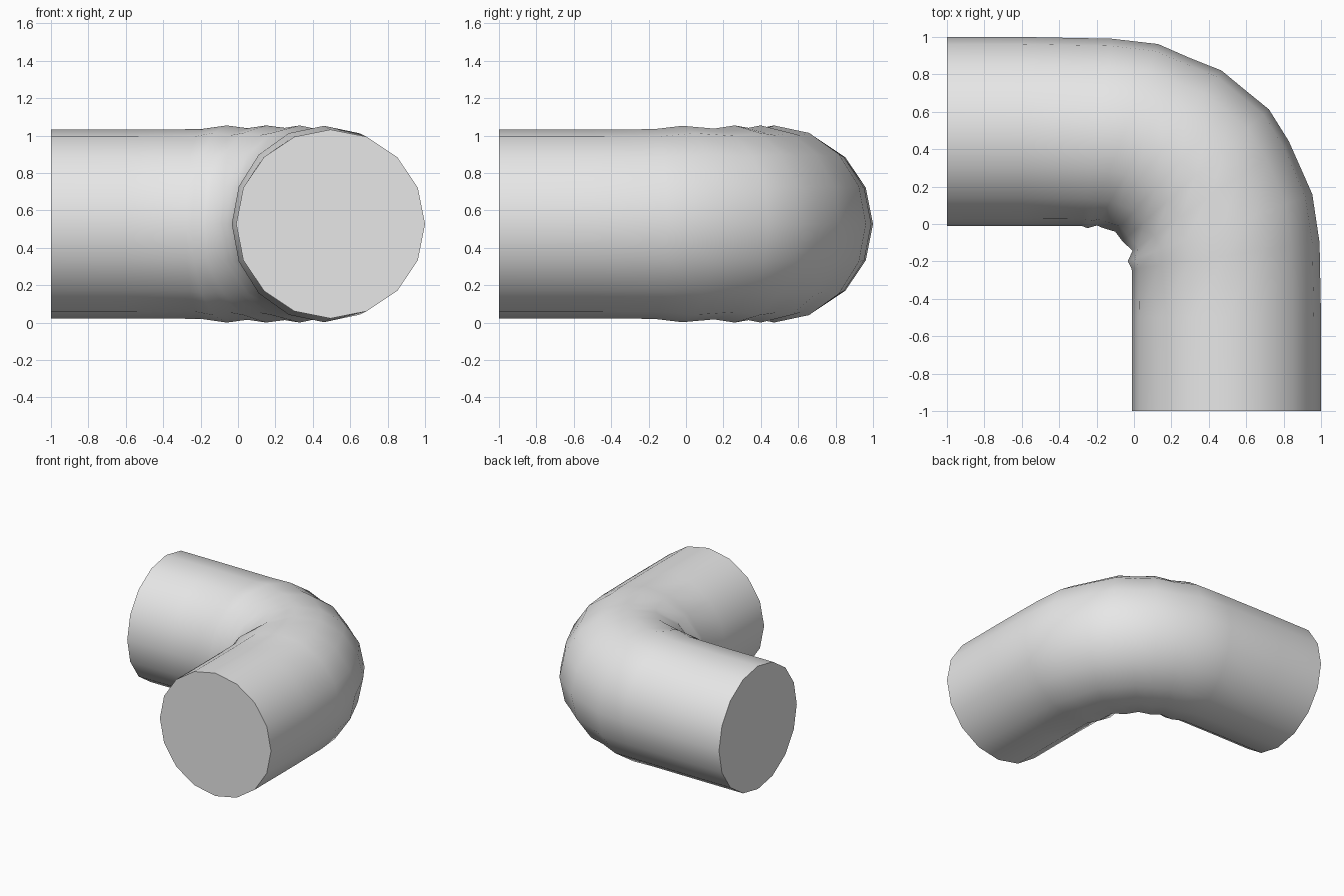
import bpy, bmesh, math

cube = bpy.data.objects.get("Cube")
if cube:
    bpy.data.objects.remove(cube, do_unlink=True)

SIDES = 16
HEIGHT = 0.527   # height of the pipe's centre line

# Pipe rings: centre x, centre y, outward angle in degrees, radius
RINGS = [
    (-1.00, 0.495, 90, 0.505),
    (-0.60, 0.495, 90, 0.505),
    (-0.20, 0.490, 81, 0.507),
    (-0.06, 0.470, 69, 0.527),
    (0.05, 0.440, 61, 0.512),
    (0.15, 0.400, 53, 0.527),
    (0.25, 0.335, 47, 0.514),
    (0.33, 0.260, 42, 0.527),
    (0.41, 0.150, 35, 0.510),
    (0.46, -0.020, 20, 0.525),
    (0.49, -0.170, 8, 0.507),
    (0.495, -0.50, 0, 0.505),
    (0.495, -1.00, 0, 0.505),
]

# Grey material
grey = bpy.data.materials.new("plain grey")
grey.use_nodes = True
colour = (0.8, 0.8, 0.8, 1.0)
grey.diffuse_color = colour
grey.node_tree.nodes["Principled BSDF"].inputs["Base Color"].default_value = colour

# Elbow pipe: skin the rings, then close both ends
bm = bmesh.new()
loops = []
for cx, cy, angle, r in RINGS:
    a = math.radians(angle)
    loop = []
    for i in range(SIDES):
        t = 2 * math.pi * i / SIDES
        out = r * math.cos(t)
        loop.append(bm.verts.new((cx + out * math.cos(a),
                                  cy + out * math.sin(a),
                                  HEIGHT + r * math.sin(t))))
    loops.append(loop)

for p, q in zip(loops, loops[1:]):
    for i in range(SIDES):
        j = (i + 1) % SIDES
        bm.faces.new((p[i], q[i], q[j], p[j])).smooth = True
caps = [bm.faces.new(loops[0]), bm.faces.new(list(reversed(loops[-1])))]
bmesh.ops.recalc_face_normals(bm, faces=bm.faces[:])
if caps[1].normal.y > 0:
    bmesh.ops.reverse_faces(bm, faces=bm.faces[:])

# Crisp rims around the end caps
for cap in caps:
    for e in cap.edges:
        e.smooth = False

mesh = bpy.data.meshes.new("elbow_pipe")
bm.to_mesh(mesh)
bm.free()
mesh.materials.append(grey)
pipe = bpy.data.objects.new("elbow_pipe", mesh)
bpy.context.collection.objects.link(pipe)
